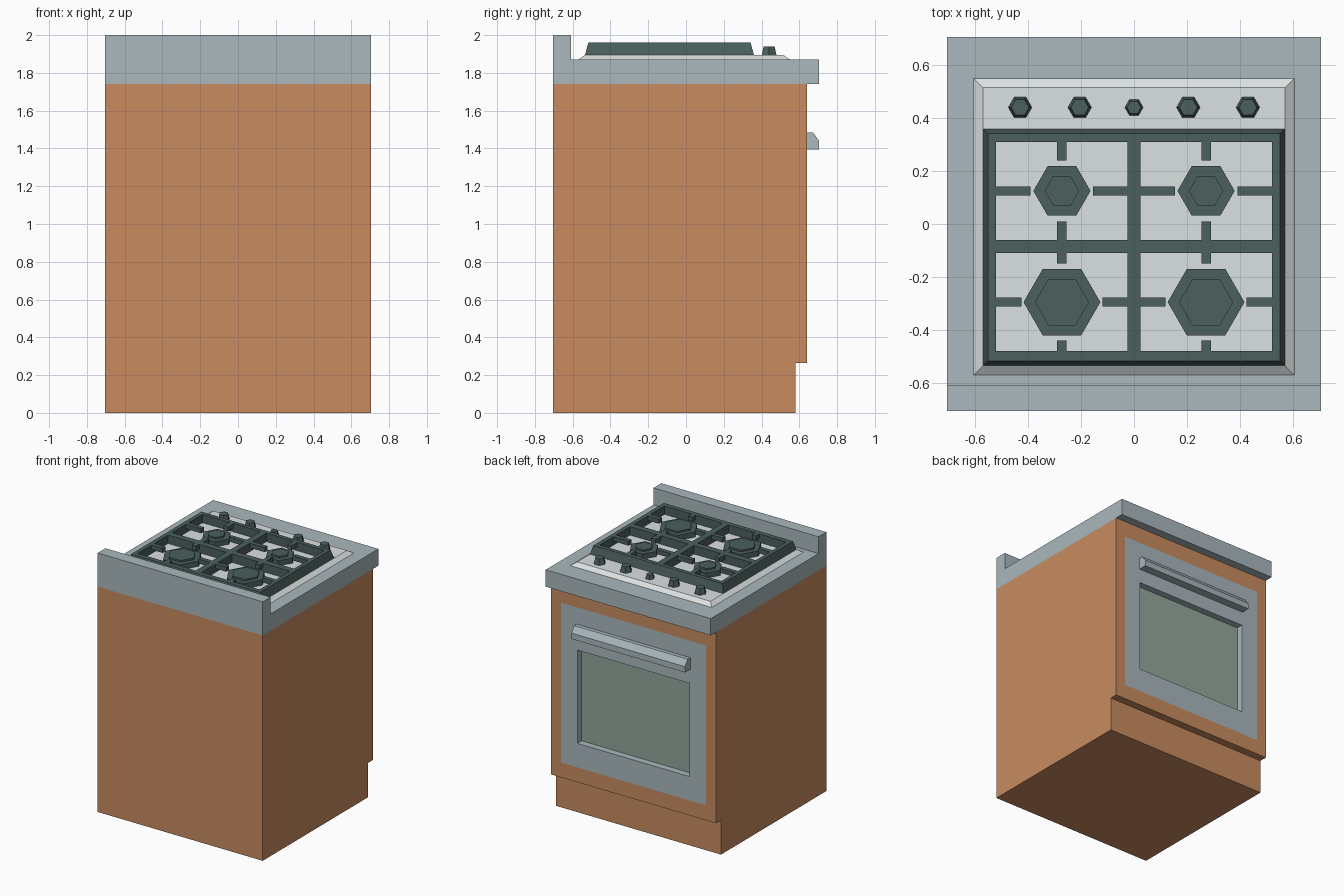
import bpy, bmesh, math
from mathutils import Matrix, Vector

if "Cube" in bpy.data.objects:
    bpy.data.objects.remove(bpy.data.objects["Cube"])


def material(name, rgb):
    m = bpy.data.materials.new(name)
    m.diffuse_color = (*rgb, 1)
    m.use_nodes = True
    m.node_tree.nodes["Principled BSDF"].inputs["Base Color"].default_value = m.diffuse_color
    return m


WOOD = material("wood", (0.58, 0.26, 0.115))
STEEL = material("steel", (0.40, 0.48, 0.51))
ENAMEL = material("enamel", (0.71, 0.75, 0.75))
IRON = material("cast_iron", (0.07, 0.115, 0.11))
GLASS = material("glass", (0.29, 0.39, 0.33))


def finish(name, bm, mat):
    bmesh.ops.recalc_face_normals(bm, faces=bm.faces)
    me = bpy.data.meshes.new(name)
    bm.to_mesh(me)
    bm.free()
    ob = bpy.data.objects.new(name, me)
    bpy.context.collection.objects.link(ob)
    if mat:
        me.materials.append(mat)
    return ob


def add_box(bm, x, y, z, inset=0):
    """Box from ranges; inset narrows the top on all sides."""
    vs = bmesh.ops.create_cube(bm, size=1)["verts"]
    for v in vs:
        i = inset if v.co.z > 0 else 0
        v.co = Vector((x[1] - i if v.co.x > 0 else x[0] + i,
                       y[1] - i if v.co.y > 0 else y[0] + i,
                       z[1] if v.co.z > 0 else z[0]))


def box(name, mat, x, y, z, inset=0):
    bm = bmesh.new()
    add_box(bm, x, y, z, inset)
    return finish(name, bm, mat)


def profile(name, mat, pts, half):
    """Side outline (y, z) extruded along x."""
    bm = bmesh.new()
    f = bm.faces.new([bm.verts.new((-half, y, z)) for y, z in pts])
    ext = bmesh.ops.extrude_face_region(bm, geom=[f])["geom"]
    bmesh.ops.translate(bm, vec=(2 * half, 0, 0),
                        verts=[e for e in ext if isinstance(e, bmesh.types.BMVert)])
    return finish(name, bm, mat)


def cut(ob, cutter):
    m = ob.modifiers.new("opening", "BOOLEAN")
    m.operation = "DIFFERENCE"
    m.solver = "EXACT"
    m.object = cutter
    cutter.hide_render = True
    cutter.hide_viewport = True
    cutter.display_type = "WIRE"


def add_hex(bm, x, y, z0, z1, r0, r1):
    bmesh.ops.create_cone(bm, cap_ends=True, segments=6, radius1=r0, radius2=r1, depth=z1 - z0,
                          matrix=Matrix.Translation((x, y, (z0 + z1) / 2)) @ Matrix.Rotation(math.pi / 6 * HEX_TURN, 4, "Z"))


HEX_TURN = 3  # points the hexagon corners along x

# Cabinet with recessed plinth and a pocket for the oven door
cabinet = profile("cabinet", WOOD, [(-.705, 0), (.58, 0), (.58, .265), (.64, .265), (.64, 1.74), (-.705, 1.74)], .705)
cut(cabinet, box("door_pocket_cutter", None, (-.62, .62), (.575, .7), (.38, 1.615)))

# Oven door: steel frame, glass and handle
door = box("oven_door", STEEL, (-.62, .62), (.575, .64), (.38, 1.615))
cut(door, box("window_cutter", None, (-.48, .48), (.585, .7), (.565, 1.285)))
box("oven_glass", GLASS, (-.48, .48), (.58, .588), (.565, 1.285))
profile("door_handle", STEEL, [(.64, 1.395), (.705, 1.395), (.705, 1.44), (.672, 1.485), (.64, 1.485)], .485)

# Worktop with rear upstand
profile("worktop", STEEL, [(-.705, 1.74), (.705, 1.74), (.705, 1.87), (-.61, 1.87), (-.61, 2), (-.705, 2)], .705)

# Raised hob plate
box("hob_plate", ENAMEL, (-.605, .605), (-.57, .55), (1.87, 1.895), .035)

# Pan support: tapered slab with four openings
grate = box("pan_support", IRON, (-.57, .57), (-.535, .36), (1.893, 1.96), .018)
openings = bmesh.new()
for x in ((-.52, -.025), (.025, .52)):
    for y in ((-.48, -.11), (-.06, .31)):
        add_box(openings, x, y, (1.85, 2))
cut(grate, finish("pan_support_cutter", openings, None))

# Prongs and burners, the rear pair being larger
prongs = bmesh.new()
for s in (-1, 1):
    cx = s * .272
    for cy, y0, y1, gap_x, gap_y, r0, r1 in ((.125, -.06, .31, .118, .115, .108, .065),
                                             (-.295, -.48, -.11, .153, .145, .145, .102)):
        z = (1.925, 1.96)
        add_box(prongs, (cx - .249, cx - gap_x), (cy - .017, cy + .017), z)
        add_box(prongs, (cx + gap_x, cx + .249), (cy - .017, cy + .017), z)
        add_box(prongs, (cx - .018, cx + .018), (y0, cy - gap_y), z)
        add_box(prongs, (cx - .018, cx + .018), (cy + gap_y, y1), z)
        burner = bmesh.new()
        add_hex(burner, cx, cy, 1.893, 1.935, r0, r0)
        add_hex(burner, cx, cy, 1.934, 1.948, r1, r1)
        finish("burner", burner, IRON)
finish("pan_support_prongs", prongs, IRON)

# Control knobs
for x in (-.43, -.205, 0, .205, .43):
    knob = bmesh.new()
    r = .045 if x else .035
    add_hex(knob, x, .44, 1.893, 1.94 if x else 1.925, r, r * .75)
    finish("control_knob", knob, IRON)
